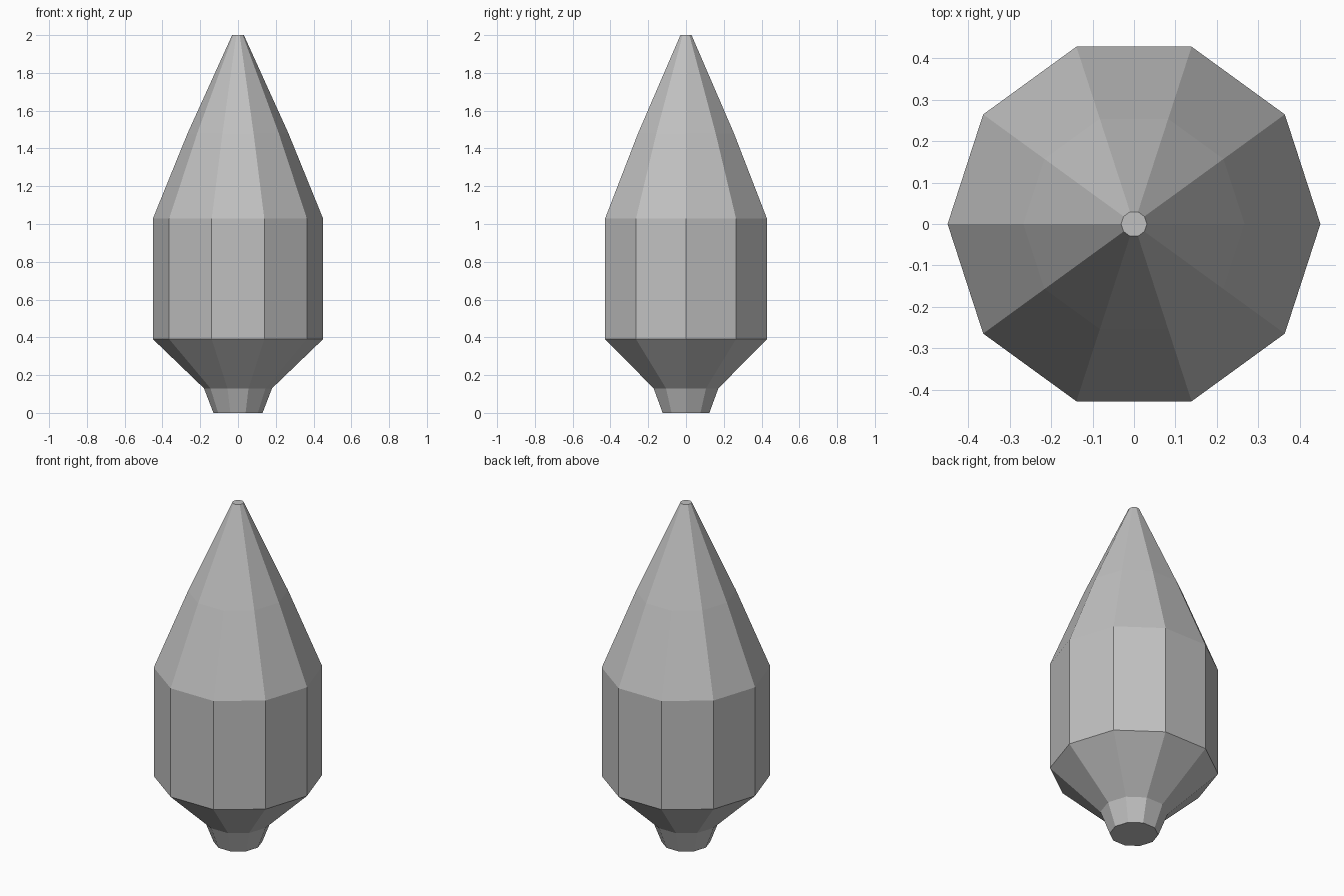
import bpy
import bmesh
from math import cos, sin, tau

cube = bpy.data.objects.get("Cube")
if cube:
    bpy.data.objects.remove(cube, do_unlink=True)

SIDES = 10

# Single flat grey
grey = bpy.data.materials.new("plain_grey")
grey.use_nodes = True
colour = (0.53, 0.53, 0.53, 1)
grey.diffuse_color = colour
grey.node_tree.nodes["Principled BSDF"].inputs["Base Color"].default_value = colour

# Body profile as (radius, height), from base to blunt tip
profile = [(0.13, 0), (0.18, 0.13), (0.45, 0.39),
           (0.45, 1.03), (0.267, 1.48), (0.031, 2)]

# Ten-sided faceted body with both ends closed
bm = bmesh.new()
rings = [[bm.verts.new((r * cos(tau * i / SIDES), r * sin(tau * i / SIDES), z))
          for i in range(SIDES)] for r, z in profile]
for low, high in zip(rings, rings[1:]):
    for i in range(SIDES):
        j = (i + 1) % SIDES
        bm.faces.new((low[i], low[j], high[j], high[i]))
bm.faces.new(rings[0][::-1])
bm.faces.new(rings[-1])

mesh = bpy.data.meshes.new("pointed_body")
bm.to_mesh(mesh)
bm.free()
mesh.materials.append(grey)
body = bpy.data.objects.new("pointed_body", mesh)
bpy.context.collection.objects.link(body)
